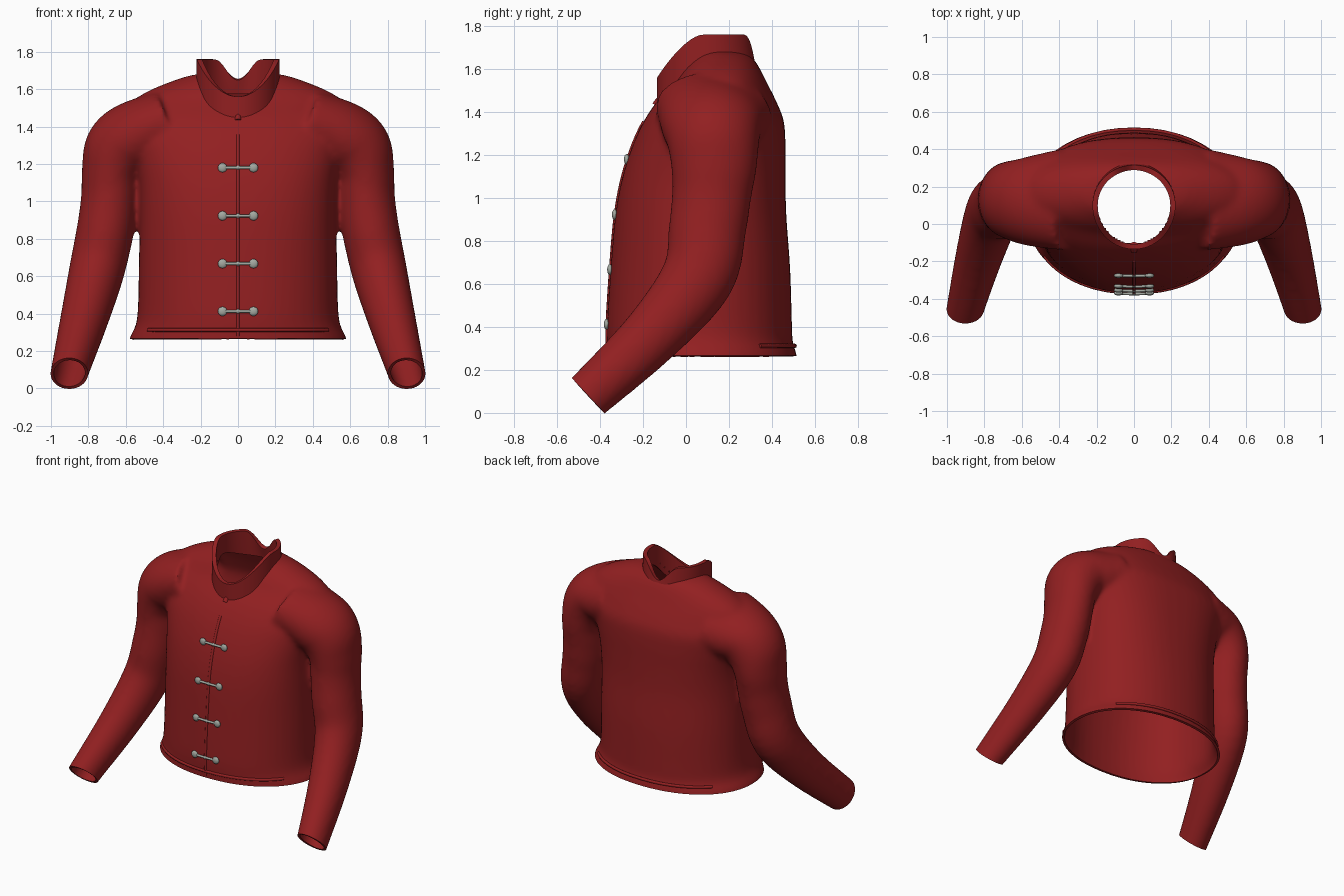
import bpy, bmesh, math
from mathutils import Vector
from mathutils.bvhtree import BVHTree

cube = bpy.data.objects.get("Cube")
if cube:
    bpy.data.objects.remove(cube, do_unlink=True)


def material(name, rgb):
    m = bpy.data.materials.new(name)
    m.use_nodes = True
    m.diffuse_color = (*rgb, 1)
    m.node_tree.nodes["Principled BSDF"].inputs["Base Color"].default_value = (*rgb, 1)
    return m


RED = material("red cloth", (0.288, 0.014, 0.015))
SILVER = material("silver", (0.37, 0.40, 0.36))


def make_object(name, bm, mat):
    bmesh.ops.recalc_face_normals(bm, faces=bm.faces)
    mesh = bpy.data.meshes.new(name)
    bm.to_mesh(mesh)
    bm.free()
    ob = bpy.data.objects.new(name, mesh)
    bpy.context.collection.objects.link(ob)
    mesh.materials.append(mat)
    return ob


def bake_modifiers(ob):
    bpy.context.view_layer.update()
    deps = bpy.context.evaluated_depsgraph_get()
    ob.data = bpy.data.meshes.new_from_object(ob.evaluated_get(deps))
    ob.modifiers.clear()


def smooth(ob, angle=50):
    bpy.ops.object.select_all(action="DESELECT")
    ob.select_set(True)
    bpy.context.view_layer.objects.active = ob
    bpy.ops.object.shade_smooth_by_angle(angle=math.radians(angle))


def spline(keys, steps=5):
    """Catmull-Rom interpolation of rows of numbers."""
    rows = [Vector(k) for k in keys]
    out = []
    for i in range(len(rows) - 1):
        a, b, c, d = rows[max(i - 1, 0)], rows[i], rows[i + 1], rows[min(i + 2, len(rows) - 1)]
        for s in range(steps):
            t = s / steps
            out.append(b + (c - a) * t / 2 + (a * 2 - b * 5 + c * 4 - d) * t * t / 2
                       + (b * 3 - a - c * 3 + d) * t ** 3 / 2)
    return out + [rows[-1]]


def loft(bm, rings):
    """Closed solid through rings of points."""
    loops = [[bm.verts.new(p) for p in ring] for ring in rings]
    n = len(loops[0])
    for lo, hi in zip(loops, loops[1:]):
        for i in range(n):
            bm.faces.new((lo[i], lo[(i + 1) % n], hi[(i + 1) % n], hi[i]))
    bm.faces.new(loops[0])
    bm.faces.new(loops[-1])


ANGLES = [math.tau * i / 48 for i in range(48)]


def torso_ring(z, w, front, back, square):
    def power(v):
        return math.copysign(abs(v) ** square, v)
    mid, half = (front + back) / 2, (back - front) / 2
    return [Vector((w * power(math.cos(a)), mid + half * power(math.sin(a)), z)) for a in ANGLES]


# Jacket body: height, half width, front, back, squareness
body_keys = [(0.20, 0.59, -0.37, 0.52, 0.93), (0.27, 0.58, -0.365, 0.515, 0.93),
             (0.33, 0.55, -0.368, 0.497, 0.93), (0.42, 0.536, -0.368, 0.493, 0.92),
             (0.67, 0.53, -0.352, 0.485, 0.9), (0.92, 0.525, -0.33, 0.467, 0.86),
             (1.10, 0.53, -0.296, 0.463, 0.82), (1.25, 0.56, -0.247, 0.463, 0.82),
             (1.36, 0.60, -0.195, 0.455, 0.85), (1.45, 0.61, -0.135, 0.42, 0.9),
             (1.53, 0.57, -0.06, 0.38, 0.9), (1.59, 0.48, -0.02, 0.35, 0.9),
             (1.64, 0.36, 0.02, 0.32, 0.92), (1.675, 0.25, 0.05, 0.28, 1), (1.69, 0.12, 0.08, 0.2, 1)]
body = bmesh.new()
loft(body, [torso_ring(*row) for row in spline(body_keys, 4)])

# Sleeves: centre, radius across, radius front to back
sleeve_keys = [(0.38, 0.13, 1.40, 0.19, 0.275), (0.56, 0.122, 1.34, 0.193, 0.24),
               (0.64, 0.127, 1.265, 0.188, 0.215), (0.678, 0.13, 1.15, 0.158, 0.20),
               (0.687, 0.12, 1.02, 0.152, 0.185), (0.707, 0.10, 0.86, 0.153, 0.18),
               (0.755, 0.055, 0.63, 0.148, 0.17), (0.825, -0.16, 0.36, 0.127, 0.14),
               (0.903, -0.455, 0.08, 0.10, 0.115), (0.92, -0.54, 0.0, 0.097, 0.11)]
rows = spline(sleeve_keys, 5)
for side in (-1, 1):
    rings = []
    for i, row in enumerate(rows):
        t = (rows[min(i + 1, len(rows) - 1)] - rows[max(i - 1, 0)])
        t = Vector(t[:3]).normalized()
        across = (Vector((1, 0, 0)) - t * t.x).normalized()
        depth = t.cross(across)
        ring = [Vector(row[:3]) + across * row[3] * math.cos(a) + depth * row[4] * math.sin(a)
                for a in ANGLES]
        rings.append([Vector((p.x * side, p.y, p.z)) for p in ring])
    loft(body, rings)

# Melt body and sleeves into one cloth surface
jacket = make_object("jacket", body, RED)
remesh = jacket.modifiers.new("blend", "REMESH")
remesh.mode = "VOXEL"
remesh.voxel_size = 0.016
relax = jacket.modifiers.new("relax", "SMOOTH")
relax.factor = 0.5
relax.iterations = 12
bake_modifiers(jacket)

# Open the cuffs, the hem and the neck
NECK_Y, NECK_X, NECK_D = 0.1, 0.222, 0.235
bm = bmesh.new()
bm.from_mesh(jacket.data)
bmesh.ops.bisect_plane(bm, geom=bm.verts[:] + bm.edges[:] + bm.faces[:], plane_co=(0, -0.455, 0.08),
                       plane_no=(0, -0.73, -0.68), clear_outer=True)
low = [f for f in bm.faces if abs(f.calc_center_median().x) < 0.62 and f.calc_center_median().z < 0.33]
geom = list({v for f in low for v in f.verts} | {e for f in low for e in f.edges}) + low
bmesh.ops.bisect_plane(bm, geom=geom, plane_co=(0, 0, 0.266), plane_no=(0, 0, -1), clear_outer=True)


def in_neck(p):
    return p.z > 1.3 and (p.x / (NECK_X - 0.018)) ** 2 + ((p.y - NECK_Y) / (NECK_D - 0.018)) ** 2 < 1


hole = [f for f in bm.faces if in_neck(f.calc_center_median())]
bmesh.ops.delete(bm, geom=hole, context="FACES")
surface = BVHTree.FromBMesh(bm)
bm.to_mesh(jacket.data)
bm.free()
shell = jacket.modifiers.new("cloth", "SOLIDIFY")
shell.thickness = 0.017
shell.offset = -1
bake_modifiers(jacket)
smooth(jacket)


# Standing collar, high at the sides and dipped in front and behind
def ease(v):
    v = min(max(v, 0), 1)
    return v * v * (3 - 2 * v)


bm = bmesh.new()
levels = []
for level in range(5):
    k = level / 4
    loop = []
    for i in range(96):
        a = math.tau * i / 96
        c, s = math.cos(a), math.sin(a)
        top = 1.76 - 0.2 * max((-0.1 - s) / 0.9, 0) ** 1.6
        if s > 0:
            top -= 0.105 * ease(1 - abs(c) / 0.62)
        low = 1.63 - 0.19 * ease(-s * 0.95 + 0.05) - 0.05 * ease(s)
        lean = 0.02 * k * max(s, 0)
        loop.append(bm.verts.new((NECK_X * c, NECK_Y + NECK_D * s - lean, low + (top - low) * k)))
    levels.append(loop)
for lo, hi in zip(levels, levels[1:]):
    for i in range(96):
        j = (i + 1) % 96
        bm.faces.new((lo[i], lo[j], hi[j], hi[i]))
collar = make_object("collar", bm, RED)
mod = collar.modifiers.new("thickness", "SOLIDIFY")
mod.thickness = 0.028
mod.offset = -1
bake_modifiers(collar)
smooth(collar, 40)


def front_point(x, z, lift=0.0):
    hit = surface.ray_cast(Vector((x, -2, z)), Vector((0, 1, 0)))[0]
    return Vector((x, hit.y - lift, z))


def tube(name, points, radius, mat):
    curve = bpy.data.curves.new(name, "CURVE")
    curve.dimensions = "3D"
    curve.bevel_depth = radius
    curve.bevel_resolution = 2
    curve.use_fill_caps = True
    sp = curve.splines.new("POLY")
    sp.points.add(len(points) - 1)
    for p, co in zip(sp.points, points):
        p.co = (*co, 1)
    curve.materials.append(mat)
    ob = bpy.data.objects.new(name, curve)
    bpy.context.collection.objects.link(ob)


# Collar tab, front opening and hem piping
tube("collar_tab", [front_point(0, z, -0.008) for z in (1.43, 1.45, 1.47)], 0.018, RED)
tube("front_placket", [front_point(0, 0.28 + 1.075 * i / 30, -0.003) for i in range(31)], 0.010, RED)
tube("front_hem_piping", [front_point(-0.48 + 0.96 * i / 40, 0.312) for i in range(41)], 0.010, RED)
back_hem = [p for p in torso_ring(0.312, 0.558, -0.372, 0.506, 0.93) if p.y > 0.31]
tube("back_hem_piping", back_hem, 0.010, RED)

# Silver clasps down the front
for n, z in enumerate((1.18, 0.923, 0.667, 0.412), 1):
    bar = [front_point(-0.083 + 0.166 * i / 8, z, 0.006) for i in range(9)]
    tube(f"clasp_bar_{n}", bar, 0.008, SILVER)
    bm = bmesh.new()
    for p, r in ((bar[0], 0.025), (bar[-1], 0.025), (bar[4], 0.012)):
        made = bmesh.ops.create_uvsphere(bm, u_segments=16, v_segments=10, radius=r)["verts"]
        bmesh.ops.scale(bm, verts=made, vec=(1, 0.5, 1))
        bmesh.ops.translate(bm, verts=made, vec=p)
    smooth(make_object(f"clasp_knobs_{n}", bm, SILVER), 60)
